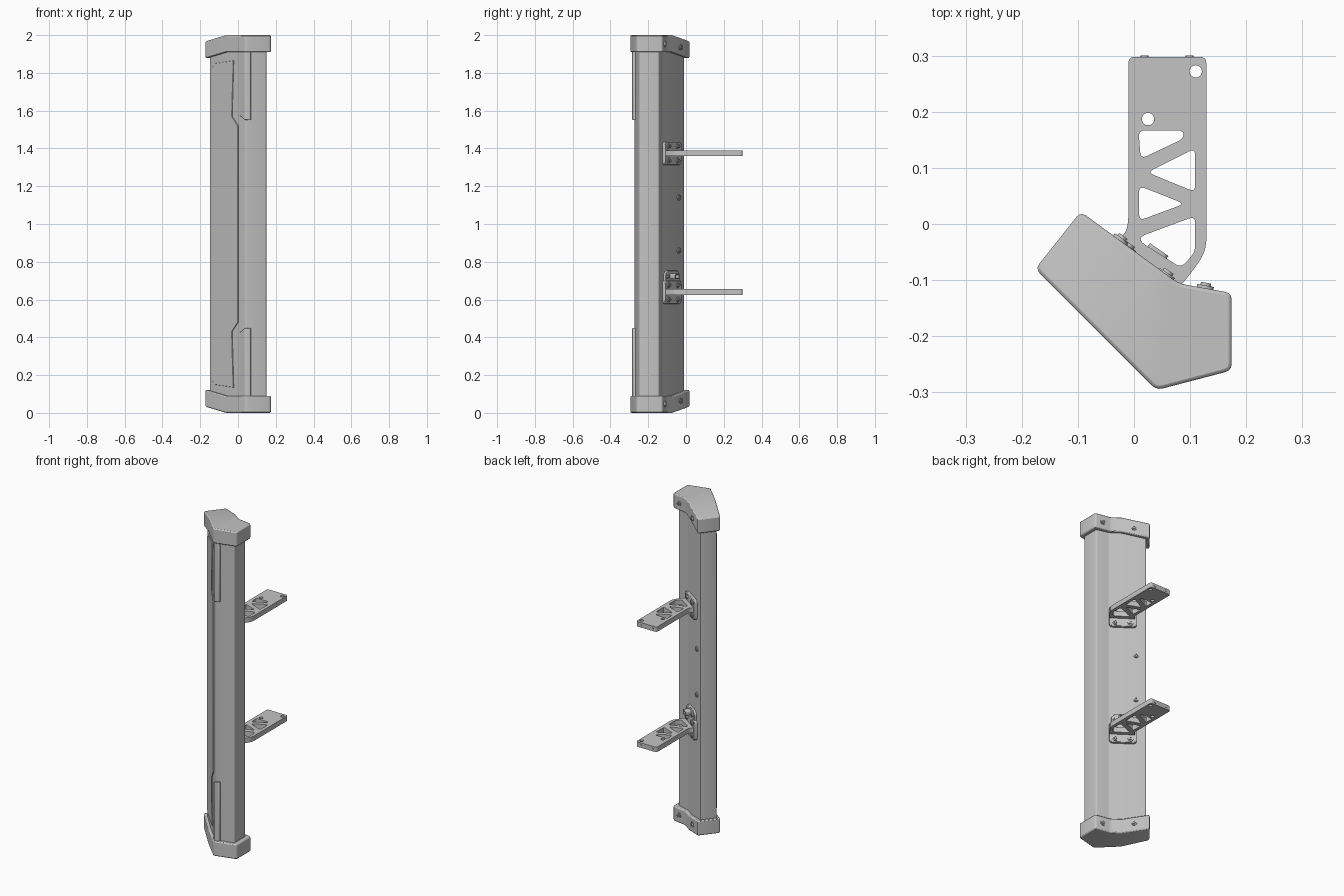
import bpy, bmesh, math
from mathutils import Matrix, Vector

if "Cube" in bpy.data.objects:
    bpy.data.objects.remove(bpy.data.objects["Cube"])

grey = bpy.data.materials.new("light_grey")
grey.use_nodes = True
colour = (0.55, 0.55, 0.55, 1)
grey.diffuse_color = colour
grey.node_tree.nodes["Principled BSDF"].inputs["Base Color"].default_value = colour
parts = []


def rounded(points, radius, steps=5):
    """Round the corners of a 2D outline."""
    out = []
    for i, p in enumerate(points):
        p, a, b = Vector(p), Vector(points[i - 1]), Vector(points[(i + 1) % len(points)])
        start = p + (a - p).normalized() * min(radius, (a - p).length * 0.45)
        end = p + (b - p).normalized() * min(radius, (b - p).length * 0.45)
        for k in range(steps + 1):
            t = k / steps
            out.append(start * (1 - t) ** 2 + p * 2 * t * (1 - t) + end * t * t)
    return out


def circle(x, y, r, sides=20):
    return [(x + r * math.cos(math.tau * i / sides), y + r * math.sin(math.tau * i / sides))
            for i in range(sides)]


def rect(x0, x1, y0, y1):
    return [(x0, y0), (x1, y0), (x1, y1), (x0, y1)]


def slab(name, loops, low, high, matrix=Matrix(), bevel=0.0, edit=None):
    """Extrude an outline (later loops are holes) from low to high."""
    curve = bpy.data.curves.new(name, "CURVE")
    curve.dimensions, curve.fill_mode = "2D", "BOTH"
    curve.extrude = (high - low) / 2
    for loop in loops:
        spline = curve.splines.new("POLY")
        spline.points.add(len(loop) - 1)
        spline.use_cyclic_u = True
        for point, p in zip(spline.points, loop):
            point.co = (p[0], p[1], 0, 1)
    temp = bpy.data.objects.new(name + "_outline", curve)
    mesh = bpy.data.meshes.new_from_object(temp)
    bpy.data.objects.remove(temp)
    bpy.data.curves.remove(curve)
    bm = bmesh.new()
    bm.from_mesh(mesh)
    bmesh.ops.remove_doubles(bm, verts=bm.verts, dist=1e-5)
    bmesh.ops.translate(bm, verts=bm.verts, vec=(0, 0, (low + high) / 2))
    bmesh.ops.dissolve_limit(bm, angle_limit=0.01, verts=bm.verts, edges=bm.edges)
    if edit:
        edit(bm)
    bm.transform(matrix)
    bmesh.ops.recalc_face_normals(bm, faces=bm.faces)
    bm.to_mesh(mesh)
    bm.free()
    mesh.materials.clear()
    mesh.materials.append(grey)
    obj = bpy.data.objects.new(name, mesh)
    bpy.context.collection.objects.link(obj)
    if bevel:
        mod = obj.modifiers.new("edge_bevel", "BEVEL")
        mod.width, mod.segments = bevel, 2
        mod.limit_method, mod.angle_limit = "ANGLE", math.radians(35)
    parts.append(obj)
    return obj


def wall(a, b, z=0):
    """Frame on an upright face: x runs from a to b, y is up, z points out."""
    d = Vector((b[0] - a[0], b[1] - a[1], 0)).normalized()
    n = d.cross(Vector((0, 0, 1)))
    return Matrix(((d.x, 0, n.x, a[0]), (d.y, 0, n.y, a[1]), (0, 1, 0, z), (0, 0, 0, 1)))


def screw(name, frame, s, z, base, r=0.015):
    # Washer head with a hexagonal socket rim
    slab(name, [circle(s, z, r)], base - 0.004, base + 0.004, frame)
    slab(name + "_head", [circle(s, z, r * 0.62), circle(s, z, r * 0.3, 6)],
         base, base + 0.009, frame)


# Main column
tail, inner = (-0.093, -0.008), (0.075, -0.125)
side, nose = (-0.152, -0.082), (0.04, -0.274)
column = [side, nose, (0.15, -0.247), (0.15, -0.143), inner, tail]
slab("column", [rounded(column, 0.008, 3)], 0.06, 1.94)
back = wall(inner, tail)
front = wall(side, nose)

# End caps, bent toward the narrow end
cap = [(-0.176, -0.08), (0.04, -0.296), (0.174, -0.261), (0.174, -0.123),
       (0.08, -0.106), (-0.095, 0.022)]
cap_edge, cap_out = Vector((-0.176, -0.08, 0)), Vector((-0.78, 0.62, 0)).normalized()


def bend(bm):
    hinge = cap_edge - cap_out * 0.155
    bmesh.ops.bisect_plane(bm, geom=bm.verts[:] + bm.edges[:] + bm.faces[:],
                           plane_co=hinge, plane_no=cap_out)
    for v in bm.verts:
        v.co.z -= 0.033 * max(0, (v.co - hinge).dot(cap_out)) / 0.155


flip = Matrix.Translation((0, 0, 2)) @ Matrix.Diagonal((1, 1, -1, 1))
cap_back = wall(cap[4], cap[5])
cap_side = wall(cap[3], cap[4])
for end, matrix in (("top", Matrix()), ("bottom", flip)):
    slab(end + "_cap", [rounded(cap, 0.012, 3)], 1.91, 2, matrix, 0.006, bend)
    screw(end + "_cap_back_screw", matrix @ cap_back, 0.13, 1.935, 0.001)
    screw(end + "_cap_side_screw", matrix @ cap_side, 0.048, 1.953, 0.001)

    # Corner guard with a chamfered end
    def chamfer(bm):
        for v in bm.verts:
            if v.co.z < 1.7 and v.co.x < 0.025:
                v.co.z += 0.025
    guard = [(0.01, -0.25), (0.035, -0.283), (0.05, -0.285), (0.068, -0.279),
             (0.068, -0.255), (0.03, -0.24)]
    slab(end + "_corner_guard", [guard], 1.55, 1.93, matrix, 0.003, chamfer)

# Front panel
half = [(0.218, 1.52), (0.172, 1.57), (0.184, 1.865), (0.04, 1.85), (0.028, 1.83)]
panel = half + [(s, 2 - z) for s, z in reversed(half)]
slab("front_panel", [panel], -0.004, 0.005, front, 0.002)

# Brackets: lattice arm, mounting flange and screws
arm = (rounded([(0.075, -0.118), (0.092, -0.1), (0.129, -0.05), (0.129, 0.0)], 0.03)[6:18]
       + rounded([(0.129, 0.1), (0.129, 0.298), (-0.01, 0.298), (-0.01, 0.1)], 0.012)[6:18]
       + rounded([(-0.01, 0.1), (-0.01, -0.012), (-0.032, -0.03), (0.0, -0.05)], 0.03)[6:12]
       + [(-0.032, -0.03), (-0.035, -0.046), (0.075, -0.12)])
cutouts = [
    [(0.008, 0.167), (0.088, 0.167), (0.088, 0.152), (0.012, 0.116)],
    [(0.109, 0.135), (0.109, 0.057), (0.024, 0.092)],
    [(0.009, 0.068), (0.009, 0.006), (0.09, 0.036)],
    [(0.109, 0.014), (0.109, -0.05), (0.084, -0.078), (0.012, -0.032), (0.012, -0.022)],
]
holes = [rounded(c, 0.012) for c in cutouts] + [circle(0.11, 0.272, 0.011),
                                                circle(0.025, 0.187, 0.011)]
arm_end = wall((0.129, 0.298), (-0.01, 0.298))
for label, z in (("upper", 1.375), ("lower", 0.64)):
    slab(label + "_bracket_arm", [arm] + holes, z - 0.015, z + 0.015)
    slab(label + "_bracket_flange", [rounded(rect(0, 0.152, z - 0.063, z + 0.06), 0.02)],
         -0.003, 0.018, back, 0.003)
    for s in (0.034, 0.118):
        for dz in (-0.04, 0.037):
            screw(label + "_flange_screw", back, s, z + dz, 0.018, 0.016)
    for s in (0.03, 0.11):
        slab(label + "_arm_end_plug", [circle(s, z, 0.007, 12)], -0.003, 0.002, arm_end)

# Cable connector above the lower bracket
plate = [(0.012, 0.69), (0.14, 0.69), (0.14, 0.735), (0.122, 0.753), (0.03, 0.753), (0.012, 0.735)]
slab("connector_plate", [rounded(plate, 0.008)], -0.003, 0.014, back, 0.002)
slab("connector_socket", [rounded(rect(0.05, 0.09, 0.708, 0.738), 0.01),
                          rounded(rect(0.057, 0.083, 0.714, 0.732), 0.006)], 0, 0.048, back)
for s in (0.03, 0.118):
    screw("connector_screw", back, s, 0.722, 0.014, 0.011)

# Loose mounting screws on the back
for z in (0.86, 1.14):
    screw("back_screw", back, 0.15, z, 0.002)

# Shading
bpy.ops.object.select_all(action="DESELECT")
for obj in parts:
    obj.select_set(True)
bpy.context.view_layer.objects.active = parts[0]
bpy.ops.object.shade_smooth_by_angle(angle=math.radians(30))
